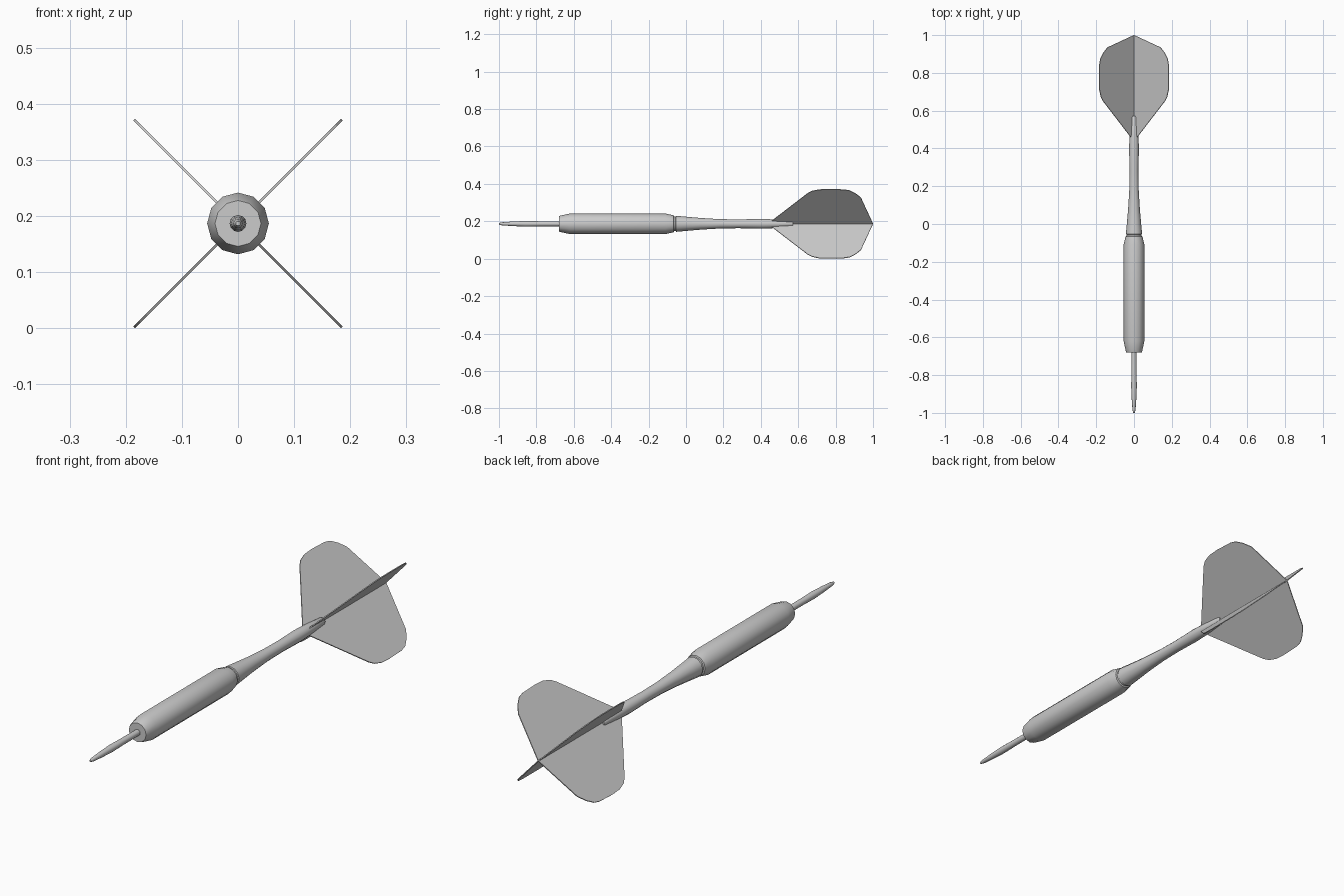
import bpy, bmesh
from math import sin, cos, pi, sqrt, radians

if "Cube" in bpy.data.objects:
    bpy.data.objects.remove(bpy.data.objects["Cube"])

AXIS_Z = 0.1865


def finish(name, bm, smooth=None):
    bmesh.ops.recalc_face_normals(bm, faces=bm.faces)
    mesh = bpy.data.meshes.new(name)
    bm.to_mesh(mesh)
    bm.free()
    ob = bpy.data.objects.new(name, mesh)
    bpy.context.collection.objects.link(ob)
    ob.location.z = AXIS_Z
    if smooth:
        bpy.ops.object.select_all(action='DESELECT')
        ob.select_set(True)
        bpy.context.view_layer.objects.active = ob
        bpy.ops.object.shade_smooth_by_angle(angle=radians(smooth))
    return ob


def lathe(name, profile, sides=12):
    """Turn (y, radius) pairs around the y axis, with capped ends."""
    bm = bmesh.new()
    rings = [[bm.verts.new((r * cos(2 * pi * i / sides), y, r * sin(2 * pi * i / sides)))
              for i in range(sides)] for y, r in profile]
    for a, b in zip(rings, rings[1:]):
        for i in range(sides):
            j = (i + 1) % sides
            bm.faces.new((a[i], a[j], b[j], b[i]))
    bm.faces.new(rings[0])
    bm.faces.new(rings[-1])
    return finish(name, bm, 40)


# Steel point
lathe("point", [(-1.0, 0.004), (-0.985, 0.008), (-0.93, 0.012), (-0.86, 0.015),
                (-0.78, 0.0135), (-0.66, 0.013)])

# Barrel with chamfered ends and a narrow neck behind it
lathe("barrel", [(-0.68, 0.041), (-0.675, 0.043), (-0.62, 0.055), (-0.11, 0.055),
                 (-0.066, 0.045), (-0.064, 0.039), (-0.05, 0.039)])

# Tapered shaft that grips the flights
lathe("shaft", [(-0.055, 0.039), (-0.053, 0.043), (0.0, 0.038), (0.08, 0.031),
                (0.18, 0.025), (0.28, 0.0235), (0.40, 0.026), (0.46, 0.024),
                (0.565, 0.016), (0.572, 0.013)])

# Two crossed flight plates, each a mirrored outline given as (y, sideways reach)
half = [(0.46, 0.017), (0.65, 0.163), (0.673, 0.175), (0.71, 0.183), (0.76, 0.185),
        (0.845, 0.183), (0.875, 0.178), (0.905, 0.163), (0.935, 0.14)]
outline = [(y, s) for y, s in half] + [(1.0, 0.0)] + [(y, -s) for y, s in reversed(half)]
THICK = 0.004
for name, side in (("flight_rising", 1), ("flight_falling", -1)):
    bm = bmesh.new()
    n = THICK / 2 / sqrt(2)
    face = bm.faces.new([bm.verts.new((s - n * side, y, s * side + n)) for y, s in outline])
    ext = bmesh.ops.extrude_face_region(bm, geom=[face])
    moved = [v for v in ext["geom"] if isinstance(v, bmesh.types.BMVert)]
    bmesh.ops.translate(bm, verts=moved, vec=(2 * n * side, 0, -2 * n))
    finish(name, bm)
